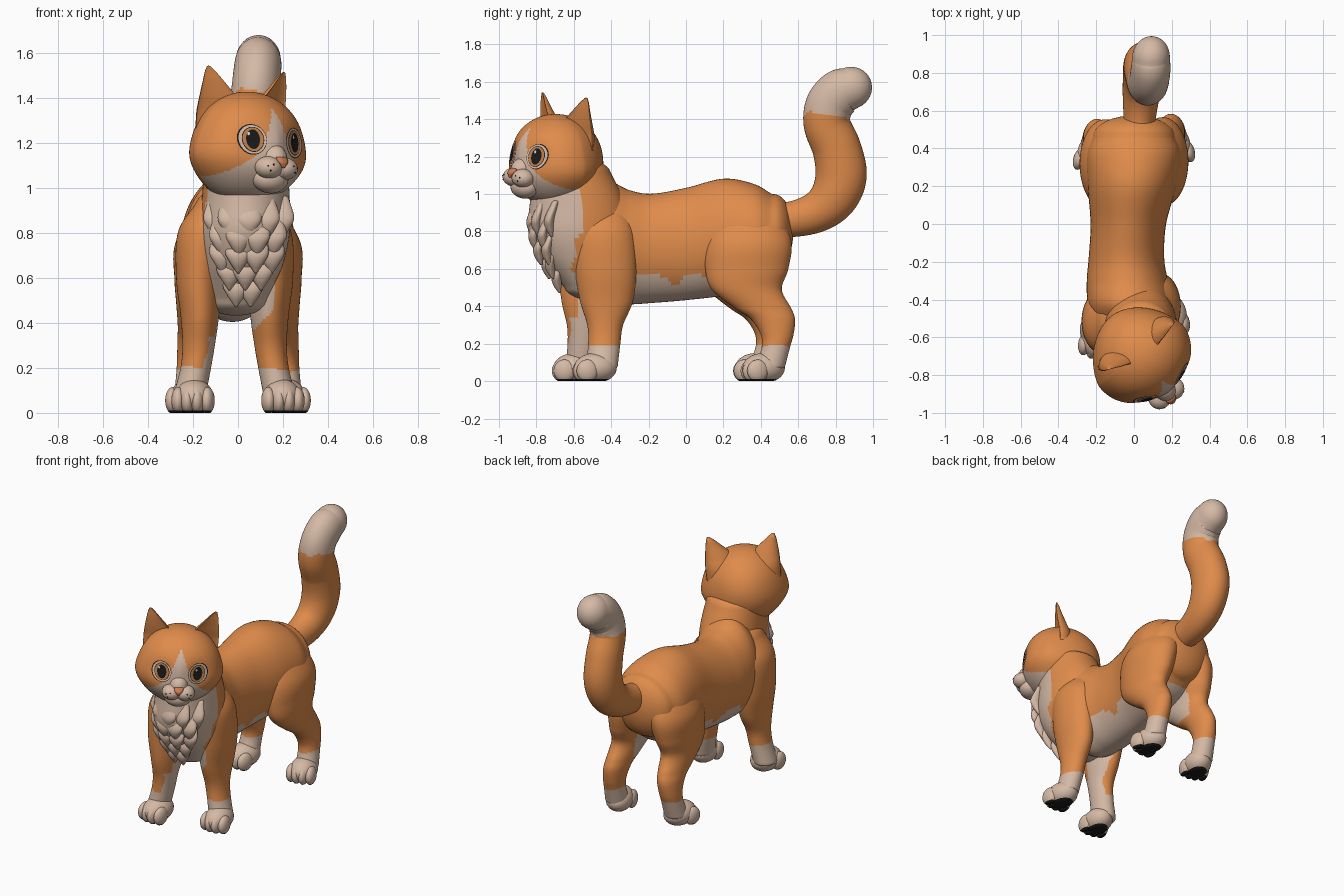
import bpy, bmesh, math
from mathutils import Vector, Matrix
from mathutils.bvhtree import BVHTree

if "Cube" in bpy.data.objects:
    bpy.data.objects.remove(bpy.data.objects["Cube"])

ORANGE, CREAM, BLACK, AMBER, PINK, WHITE = range(6)
COLOURS = [("orange fur", (0.74, 0.26, 0.07)), ("cream fur", (0.67, 0.49, 0.38)),
           ("black", (0.01, 0.01, 0.01)), ("amber iris", (0.55, 0.22, 0.07)),
           ("nose", (0.60, 0.20, 0.08)), ("eye glint", (0.8, 0.75, 0.7))]
MATS = []
for label, rgb in COLOURS:
    m = bpy.data.materials.new(label)
    m.use_nodes = True
    m.diffuse_color = (*rgb, 1)
    bsdf = m.node_tree.nodes["Principled BSDF"]
    bsdf.inputs["Base Color"].default_value = (*rgb, 1)
    bsdf.inputs["Roughness"].default_value = 0.7
    MATS.append(m)


def jag(t):
    return 0.025 * math.sin(23 * t) + 0.012 * math.sin(47 * t + 1)


def make(name, bm, paint, matrix=None):
    """Colour faces by a rule on their centre, then place the mesh."""
    for f in bm.faces:
        f.smooth = True
        f.material_index = paint(f.calc_center_median()) if callable(paint) else paint
    if matrix:
        bm.transform(matrix)
    mesh = bpy.data.meshes.new(name)
    bm.to_mesh(mesh)
    bm.free()
    for m in MATS:
        mesh.materials.append(m)
    ob = bpy.data.objects.new(name, mesh)
    bpy.context.collection.objects.link(ob)


def spline(points, steps):
    """Catmull-Rom through rows of numbers."""
    p = [Vector(q) for q in points]
    p = [2 * p[0] - p[1]] + p + [2 * p[-1] - p[-2]]
    out = []
    for i in range(1, len(p) - 2):
        a, b, c, d = p[i - 1:i + 3]
        for k in range(steps):
            t = k / steps
            out.append(0.5 * (2 * b + (c - a) * t + (2 * a - 5 * b + 4 * c - d) * t * t
                              + (3 * b - a - 3 * c + d) * t ** 3))
    return out + [p[-2]]


def loft(name, stations, paint, axis=None, caps=(0, 0), matrix=None, hollow=False, steps=12, n=64):
    """Skin elliptical rings given as x, y, z, side radius, depth radius."""
    rows = spline(stations, steps)
    pts = [(Vector(r[:3]), r[3], r[4]) for r in rows]
    tans = [(pts[min(i + 1, len(pts) - 1)][0] - pts[max(i - 1, 0)][0]).normalized()
            for i in range(len(pts))]
    rings = [(c, a, b, t) for (c, a, b), t in zip(pts, tans)]

    def cap(ring, depth, sign):
        c, a, b, t = ring
        out = []
        for k in range(1, 10):
            q = min(k / 9, 0.98) * math.pi / 2
            out.append((c + t * sign * depth * math.sin(q), a * math.cos(q), b * math.cos(q), t))
        return out
    if caps[0]:
        rings = cap(rings[0], caps[0], -1)[::-1] + rings
    if caps[1]:
        rings = rings + cap(rings[-1], caps[1], 1)
    bm = bmesh.new()
    loops = []
    for c, a, b, t in rings:
        u = Vector((1, 0, 0))
        v = {"Z": Vector((0, 1, 0)), "Y": Vector((0, 0, 1))}.get(axis) or t.cross(u).normalized()
        loop = []
        for k in range(n):
            q = 2 * math.pi * k / n
            s = math.sin(q)
            if hollow and s < 0:
                s *= -0.2
            loop.append(bm.verts.new(c + u * a * math.cos(q) + v * b * s))
        loops.append(loop)
    for l0, l1 in zip(loops, loops[1:]):
        for k in range(n):
            bm.faces.new((l0[k], l0[(k + 1) % n], l1[(k + 1) % n], l1[k]))
    bm.faces.new(loops[0][::-1])
    bm.faces.new(loops[-1])
    bmesh.ops.recalc_face_normals(bm, faces=bm.faces)
    make(name, bm, paint, matrix)


def ball(name, loc, radii, paint, matrix=None, floor=False, n=28):
    bm = bmesh.new()
    bmesh.ops.create_uvsphere(bm, u_segments=n, v_segments=n * 3 // 4, radius=1)
    for v in bm.verts:
        v.co = Vector(loc) + Vector([a * b for a, b in zip(v.co, radii)])
        if floor:
            v.co.z = max(v.co.z, 0)
    make(name, bm, paint, matrix)


# Torso with a ragged pale belly
loft("torso", [(-.01, -.52, .75, .2, .27), (-.02, -.42, .74, .225, .33), (-.035, -.3, .715, .215, .305),
               (-.04, -.18, .71, .2, .292), (-.03, 0, .733, .2, .3), (-.01, .2, .77, .235, .312),
               (0, .36, .78, .25, .275), (0, .46, .79, .22, .21)],
     lambda c: CREAM if c.z < .555 + jag(c.y) or (c.y < -.56 and c.z < .75) else ORANGE, "Y", (.18, .115))

# Chest and neck column with a pale bib
CHEST = [(.035, -.61, 1.12, .185, .205), (.035, -.58, .95, .195, .255), (.03, -.575, .8, .2, .268),
         (.02, -.56, .66, .18, .218), (.0, -.52, .5, .14, .13)]


def bib_paint(c):
    edge = -.555 - max(0, .8 - c.z) * .35 + jag(c.z) * .6
    front = c.y < edge and c.x > -.19 - (.7 - c.z) * .2
    return CREAM if front or c.z < .58 else ORANGE


loft("chest", CHEST, bib_paint, "Z", (.08, .07))

# Overlapping shallow fur tufts on the bib
for row, count in enumerate((5, 4, 4, 3, 2)):
    z = .87 - row * .075
    cx, cy, rx, ry = [(a, b, c, d) for a, b, h, c, d in spline(CHEST, 12) if h <= z][0]
    for k in range(count):
        q = (k - (count - 1) / 2) * .45
        x, y = cx + .015 + rx * .92 * math.sin(q), cy - ry * .92 * math.cos(q)
        loft(f"bib_tuft_{row}_{k}", [(x, y + .03, z + .08, .035, .02), (x, y, z, .058, .027),
                                     (x, y, z - .05, .038, .024), (x, y + .014, z - .1, .004, .006)],
             CREAM, "Z", (.02, 0), steps=5, n=20)


# Legs and paws
def paw(name, x, y, turn):
    place = Matrix.Translation((x, y, 0)) @ Matrix.Rotation(turn, 4, "Z")
    paint = lambda c: BLACK if c.z < .014 else CREAM
    ball(name, (0, 0, .07), (.085, .115, .08), paint, place, True)
    for k in range(4):
        off = k - 1.5
        ball(f"{name}_toe_{k}", (off * .043, -.07 + abs(off) * .014, .055), (.032, .058, .06),
             paint, place, True)


FORE = [(.075, -.46, .93, .085, .13), (.125, -.445, .8, .113, .168), (.145, -.43, .6, .1, .165),
        (.14, -.425, .43, .085, .142), (.145, -.432, .3, .072, .096), (.158, -.437, .2, .068, .086),
        (.185, -.45, .08, .072, .085)]
HIND = [(.085, .33, .92, .105, .165), (.145, .335, .75, .135, .228), (.168, .325, .6, .115, .222),
        (.18, .325, .49, .095, .187), (.188, .41, .39, .08, .152), (.195, .465, .33, .074, .118),
        (.203, .487, .25, .068, .088), (.208, .48, .18, .066, .076), (.212, .45, .08, .072, .08)]

for side, s in (("left", 1), ("right", -1)):
    dx, fy, hy = (0, 0, 0) if s > 0 else (-.03, -.11, -.04)

    def fore_paint(c):
        if s > 0:
            inner = c.x < .16 and .36 + (c.x - .06) < c.z < .6 and c.y < -.42
        else:
            inner = c.x > -.138 + jag(c.z) * .4 and c.z < .55 and (c.z < .34 or c.y > -.58)
        return CREAM if c.z < .2 + jag(c.x) * .3 or inner else ORANGE

    def hind_paint(c):
        inner = c.x * s < .14 and .38 < c.z < .62 + jag(c.y) and c.y < .42
        return CREAM if c.z < .19 + jag(c.x) * .3 or inner else ORANGE
    loft(f"{side}_foreleg", [(x * s + dx, y + fy * min(1, .5 + (1 - z) * .7), z, a, b)
                             for x, y, z, a, b in FORE], fore_paint, "Z", (.08, .03))
    loft(f"{side}_hind_leg", [(x * s, y + hy * (1 - z), z, a, b)
                              for x, y, z, a, b in HIND], hind_paint, "Z", (.09, .03))
    paw(f"{side}_front_paw", s * .195, -.485 + fy, s * .1)
    paw(f"{side}_hind_paw", s * .215, .415 + hy, s * .25)

# Tail with a pale tip
loft("tail", [(.02, .42, .87, .07, .09), (.03, .56, .865, .085, .095), (.04, .7, .905, .1, .11),
              (.05, .79, .985, .108, .128), (.055, .829, 1.1, .112, .137), (.06, .807, 1.24, .112, .13),
              (.07, .755, 1.37, .108, .125), (.08, .765, 1.47, .106, .127), (.088, .82, 1.54, .105, .125),
              (.09, .88, 1.568, .1, .112)],
     lambda c: CREAM if c.z + .15 * (c.y - .75) > 1.42 + jag(c.x * 2) * .4 else ORANGE, None, (0, .115))

# Head, modelled facing forward, then turned and tilted
HEAD = (Matrix.Translation((.04, -.698, 1.178)) @ Matrix.Rotation(math.radians(35), 4, "Z")
        @ Matrix.Rotation(math.radians(4), 4, "Y"))
EYE_X, EYE_Z = .114, .03


def face_paint(c):
    if c.z > -.03:
        half = .085 * (.185 - c.z) / .215
    else:
        half = .085 + (-.03 - c.z) * 1.25
    return CREAM if c.y < .04 and abs(c.x) < half else ORANGE


bm = bmesh.new()
bmesh.ops.create_uvsphere(bm, u_segments=160, v_segments=110, radius=1)
for v in bm.verts:
    x, y, z = v.co
    cheek = 1 + .07 * math.exp(-((z + .25) / .35) ** 2)
    back = 1 - .16 * max(y, 0)
    v.co = (.262 * x * cheek * back, (.242 if y < 0 else .265) * y, .25 * z)
    # Shallow eye sockets flatten the face
    if y < 0:
        gap = math.hypot(abs(v.co.x) - EYE_X, v.co.z - EYE_Z)
        v.co.y += .022 * math.exp(-(gap / .075) ** 2)
bm.normal_update()
tree = BVHTree.FromBMesh(bm)
make("head", bm, face_paint, HEAD)

# Muzzle, chin, nose and whisker dots
for side, s in (("left", 1), ("right", -1)):
    ball(f"{side}_muzzle", (s * .042, -.237, -.09), (.062, .06, .05), CREAM, HEAD)
    for k, (a, b) in enumerate(((.2, .25), (.6, .1), (.4, -.3))):
        spot = (s * (.042 + .062 * a), -.237 - .06 * math.sqrt(1 - a * a - b * b), -.09 + .05 * b)
        ball(f"{side}_whisker_dot_{k}", spot, (.004, .003, .004), BLACK, HEAD, n=8)
ball("chin", (0, -.195, -.14), (.085, .07, .062), CREAM, HEAD)
ball("nose_bridge", (0, -.2, -.055), (.062, .08, .075), CREAM, HEAD)
loft("nose", [(0, -.29, -.086, .007, .01), (0, -.285, -.064, .025, .018), (0, -.272, -.045, .03, .017)],
     PINK, "Z", (.004, .008), HEAD, n=20)


# Painted eyes that follow the head surface
def decal(name, cx, cz, rx, rz, lift, mat, n=32, layers=5):
    bm = bmesh.new()

    def on_head(x, z):
        hit = tree.ray_cast(Vector((x, -1, z)), Vector((0, 1, 0)))
        return bm.verts.new(hit[0] + hit[1] * lift)
    mid = on_head(cx, cz)
    prev = None
    for r in range(1, layers + 1):
        ring = [on_head(cx + rx * r / layers * math.cos(2 * math.pi * k / n),
                        cz + rz * r / layers * math.sin(2 * math.pi * k / n)) for k in range(n)]
        for k in range(n):
            j = (k + 1) % n
            bm.faces.new((prev[k], ring[k], ring[j], prev[j]) if prev else (mid, ring[k], ring[j]))
        prev = ring
    make(name, bm, mat, HEAD)


for side, s in (("left", 1), ("right", -1)):
    x, z = s * EYE_X, EYE_Z
    for i, (part, rx, rz, mat) in enumerate((("rim", .062, .068, BLACK), ("white", .058, .064, CREAM),
                                             ("iris_edge", .047, .056, BLACK),
                                             ("iris", .044, .053, AMBER), ("pupil", .029, .044, BLACK))):
        decal(f"{side}_eye_{part}", x - s * .002 * min(i, 2), z, rx, rz, .002 + i * .0015, mat)
    decal(f"{side}_eye_glint", x - .014, z + .024, .006, .008, .0095, WHITE, n=12, layers=2)

    # Broad cupped ears, turned outward
    place = HEAD @ Matrix.Translation((s * .14, .015, 0)) @ Matrix.Rotation(s * math.radians(20), 4, "Z")
    loft(f"{side}_ear", [(s * -.005, .02, .07, .112, .085), (0, .015, .15, .108, .085),
                         (s * .016, .005, .22, .085, .066), (s * .042, 0, .285, .05, .04),
                         (s * .06, 0, .328, .025, .022), (s * .067, 0, .345, .012, .012)],
         ORANGE, "Z", (0, .008), place, hollow=True)
